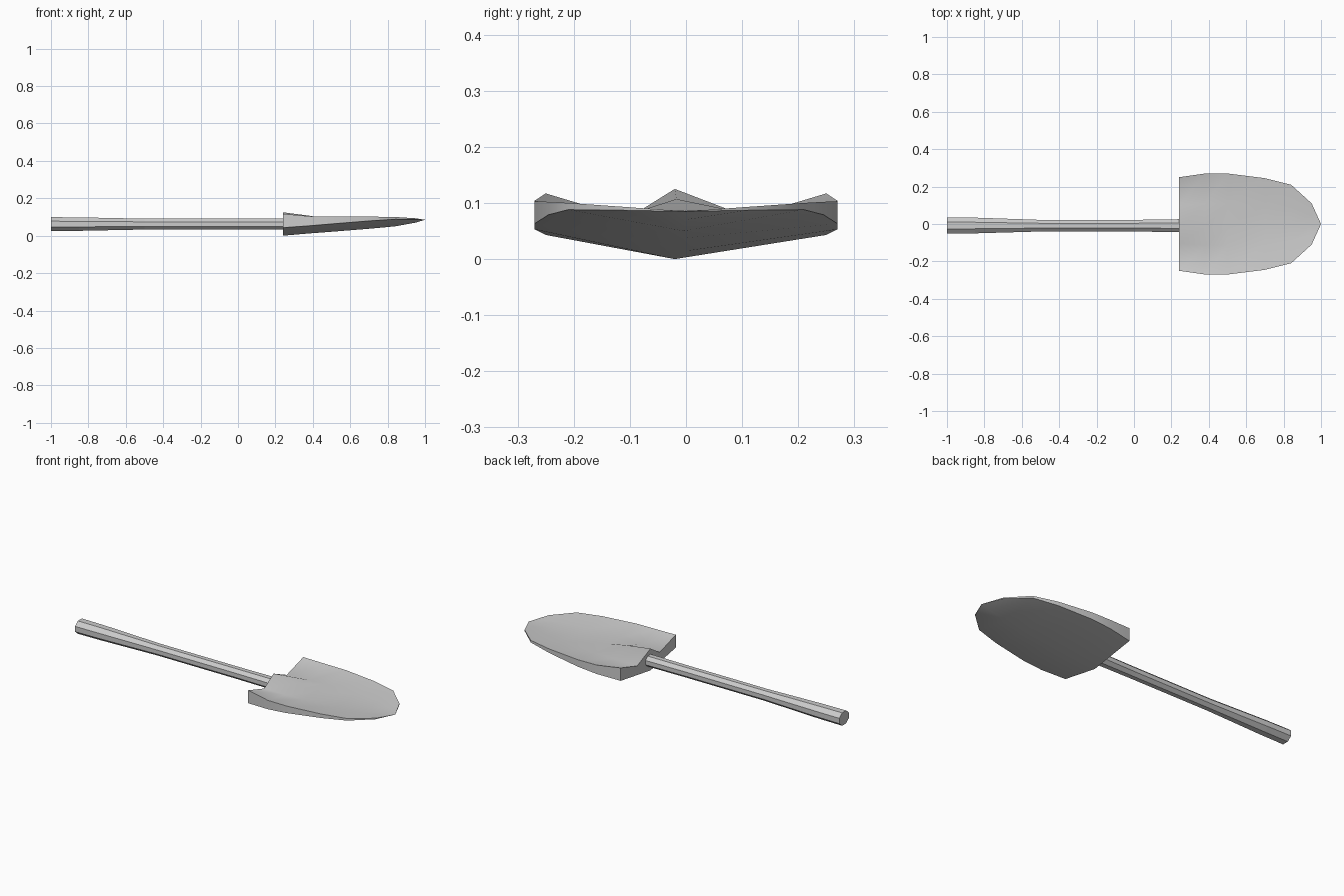
import bpy, bmesh, math

if "Cube" in bpy.data.objects:
    bpy.data.objects.remove(bpy.data.objects["Cube"])


def loft(name, rings, tip=None):
    """Join matching rings of points; close the start, and the end with a cap or a tip."""
    bm = bmesh.new()
    loops = [[bm.verts.new(p) for p in ring] for ring in rings]
    n = len(loops[0])
    for a, b in zip(loops, loops[1:]):
        for i in range(n):
            j = (i + 1) % n
            bm.faces.new((a[i], a[j], b[j], b[i]))
    bm.faces.new(loops[0])
    if tip:
        t = bm.verts.new(tip)
        for i in range(n):
            bm.faces.new((loops[-1][i], loops[-1][(i + 1) % n], t))
    else:
        bm.faces.new(loops[-1])
    bmesh.ops.recalc_face_normals(bm, faces=bm.faces)
    mesh = bpy.data.meshes.new(name)
    bm.to_mesh(mesh)
    bm.free()
    obj = bpy.data.objects.new(name, mesh)
    bpy.context.collection.objects.link(obj)
    return obj


# Blade: x, half width, rim top, rim bottom, trough, centre ridge, keel, centre y
sections = [
    (0.24, 0.250, 0.117, 0.043, 0.072, 0.125, 0.000, -0.020),
    (0.38, 0.270, 0.104, 0.053, 0.076, 0.107, 0.012, -0.017),
    (0.50, 0.270, 0.103, 0.063, 0.081, 0.086, 0.021, -0.014),
    (0.70, 0.245, 0.102, 0.079, 0.086, 0.085, 0.037, -0.008),
    (0.84, 0.210, 0.100, 0.088, 0.089, 0.086, 0.050, -0.004),
    (0.95, 0.110, 0.093, 0.087, 0.088, 0.086, 0.070, -0.001),
]
rings = []
for x, w, rim, low, trough, ridge, keel, cy in sections:
    rings.append([(x, -w, low), (x, -w, rim), (x, -0.42 * w, trough), (x, cy, ridge),
                  (x, 0.40 * w, trough), (x, w, rim), (x, w, low), (x, cy, keel)])
blade = loft("blade", rings, tip=(1.0, 0, 0.085))
bpy.context.view_layer.objects.active = blade
blade.select_set(True)
bpy.ops.object.shade_smooth_by_angle(angle=math.radians(48))

# Handle: eight-sided shaft, waisted in the middle: x, centre y, centre z, half y, half z
shaft = [(-1.0, -0.008, 0.062, 0.044, 0.037), (-0.85, -0.008, 0.062, 0.042, 0.036),
         (-0.5, -0.009, 0.062, 0.031, 0.029), (0.0, -0.009, 0.062, 0.031, 0.029),
         (0.27, -0.009, 0.062, 0.035, 0.030)]
k = 1 / math.cos(math.pi / 8)
angles = [math.pi / 8 + i * math.pi / 4 for i in range(8)]
loft("handle", [[(x, cy + k * ry * math.cos(a), cz + k * rz * math.sin(a)) for a in angles]
                for x, cy, cz, ry, rz in shaft])
